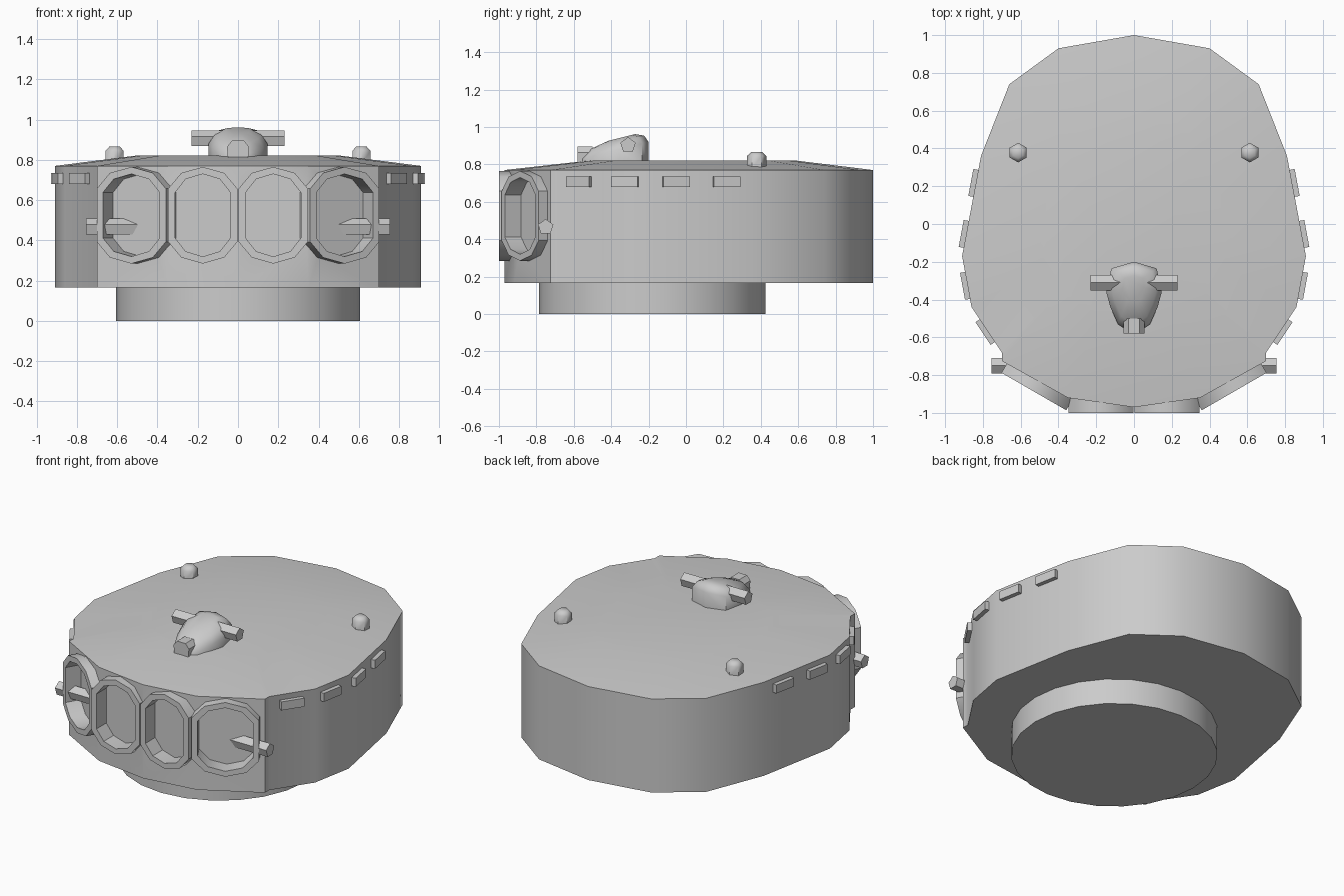
import bpy, bmesh, math
from mathutils import Vector, Matrix

if "Cube" in bpy.data.objects:
    bpy.data.objects.remove(bpy.data.objects["Cube"])


def finish(name, bm, angle=35):
    bmesh.ops.recalc_face_normals(bm, faces=bm.faces)
    me = bpy.data.meshes.new(name)
    bm.to_mesh(me)
    bm.free()
    ob = bpy.data.objects.new(name, me)
    bpy.context.collection.objects.link(ob)
    if angle:
        smooth(ob, angle)
    return ob


def smooth(ob, angle):
    bpy.ops.object.select_all(action='DESELECT')
    ob.select_set(True)
    bpy.context.view_layer.objects.active = ob
    bpy.ops.object.shade_smooth_by_angle(angle=math.radians(angle))


def loft(bm, loops, closed=False):
    """Skin matching loops; cap the ends, or join last to first if closed."""
    rings = [[bm.verts.new(p) for p in loop] for loop in loops]
    pairs = list(zip(rings, rings[1:]))
    if closed:
        pairs.append((rings[-1], rings[0]))
    for a, b in pairs:
        for i in range(len(a)):
            j = (i + 1) % len(a)
            bm.faces.new((a[i], a[j], b[j], b[i]))
    if not closed:
        bm.faces.new(rings[0])
        bm.faces.new(rings[-1])


def mirrored(half):
    return half + [(-x, y) for x, y in reversed(half) if x > 1e-6]


def cylinder(name, r1, r2, z0, z1, x, y, n):
    bm = bmesh.new()
    bmesh.ops.create_cone(bm, cap_ends=True, segments=n, radius1=r1, radius2=r2, depth=z1 - z0,
                          matrix=Matrix.Translation((x, y, (z0 + z1) / 2)))
    return finish(name, bm)


# Turret shell with a shallow domed roof
half = [(0, 1), (.40, .93), (.66, .74), (.81, .36), (.91, -.17), (.86, -.44),
        (.70, -.68), (.70, -.725), (.35, -.92), (0, -.97)]
outline = mirrored(half)
bm = bmesh.new()
loft(bm, [[(x, y, .165) for x, y in outline],
          [(x, y, .77) for x, y in outline],
          [(x * .55, .06 + (y - .06) * .55, .822) for x, y in outline]])
shell = finish("turret_shell", bm, 0)

# Turret ring underneath
cylinder("turret_base", .605, .605, 0, .175, 0, -.18, 24)

# Four framed front openings: centre x, centre y, yaw, half width
openings = [(s * x, y, s * a, w) for s in (1, -1)
            for x, y, a, w in [(.175, -1.0, 0, .172), (.53, -.887, 30, .198)]]
oval = mirrored([(0, .24), (.62, .21), (1, .132), (1, -.132), (.62, -.21), (0, -.24)])


def oval_loop(op, inset, depth):
    cx, cy, yaw, w = op
    a = math.radians(yaw)
    pts = []
    for u, v in oval:
        u *= w - inset
        v *= 1 - inset / .24
        pts.append((cx + u * math.cos(a) - depth * math.sin(a),
                    cy + u * math.sin(a) + depth * math.cos(a), .525 + v))
    return pts


cut = bmesh.new()
for i, op in enumerate(openings):
    loft(cut, [oval_loop(op, .018, -.05), oval_loop(op, .018, .10)])
    bm = bmesh.new()
    loft(bm, [oval_loop(op, 0, .102), oval_loop(op, 0, 0),
              oval_loop(op, .035, 0), oval_loop(op, .035, .102)], closed=True)
    finish(f"opening_frame_{i + 1}", bm)
cutter = finish("opening_cutter", cut, 0)
cutter.hide_render = True
mod = shell.modifiers.new("openings", 'BOOLEAN')
mod.operation, mod.solver, mod.object = 'DIFFERENCE', 'EXACT', cutter
bpy.context.view_layer.objects.active = shell
bpy.ops.object.modifier_apply(modifier=mod.name)
bpy.data.objects.remove(cutter)
smooth(shell, 35)


# Five-sided rods lying along x
def rod(name, x0, x1, y, z, r=.043):
    ring = [(y + r * math.sin(k * math.tau / 5), z + r * math.cos(k * math.tau / 5)) for k in range(5)]
    bm = bmesh.new()
    loft(bm, [[(x, a, b) for a, b in ring] for x in (x0, x1)])
    finish(name, bm, 30)


for s, side in ((1, "right"), (-1, "left")):
    rod(f"{side}_front_rod", s * .42, s * .755, -.75, .465)
rod("cupola_rod", -.23, .23, -.31, .903)

# Vision blocks along the side walls
for i, y in enumerate((.215, -.055, -.325, -.565)):
    a, b = next((Vector(p), Vector(q)) for p, q in zip(half, half[1:]) if p[1] >= y >= q[1])
    p = a.lerp(b, (y - a.y) / (b.y - a.y))
    d = (b - a).normalized()
    for s, side in ((1, "right"), (-1, "left")):
        bm = bmesh.new()
        bmesh.ops.create_cube(bm, size=1, matrix=(
            Matrix.Translation((s * (p.x - d.y * .004), p.y + d.x * .004, .708))
            @ Matrix.Rotation(math.atan2(d.y, s * d.x), 4, 'Z')
            @ Matrix.Diagonal((.145, .046, .055, 1))))
        finish(f"{side}_vision_block_{i + 1}", bm, 0)

# Roof caps
for s, side in ((1, "right"), (-1, "left")):
    bm = bmesh.new()
    loft(bm, [[(s * .613 + r * math.cos(k * math.tau / 6 + math.pi / 6),
                .378 + r * math.sin(k * math.tau / 6 + math.pi / 6), z) for k in range(6)]
              for r, z in ((.052, .78), (.052, .845), (.03, .866))])
    finish(f"{side}_roof_cap", bm, 50)

# Teardrop cupola with a sloping top
drop = mirrored([(0, -.2), (.12, -.235), (.147, -.36), (.125, -.44), (.085, -.53), (.04, -.56)])


def drop_loop(scale, dz):
    return [(x * scale, -.32 + (y + .32) * scale,
             .967 + .25 * (-.32 + (y + .32) * scale + .26) - dz) for x, y in drop]


bm = bmesh.new()
loft(bm, [[(x, y, .80) for x, y in drop],
          drop_loop(1, .062), drop_loop(.8, .022), drop_loop(.4, .002)])
finish("cupola", bm, 60)

# Cupola snout
section = mirrored([(.03, .895), (.055, .865), (.05, .81)])
bm = bmesh.new()
loft(bm, [[(x, y, z) for x, z in section] for y in (-.58, -.5)])
finish("cupola_snout", bm, 30)
